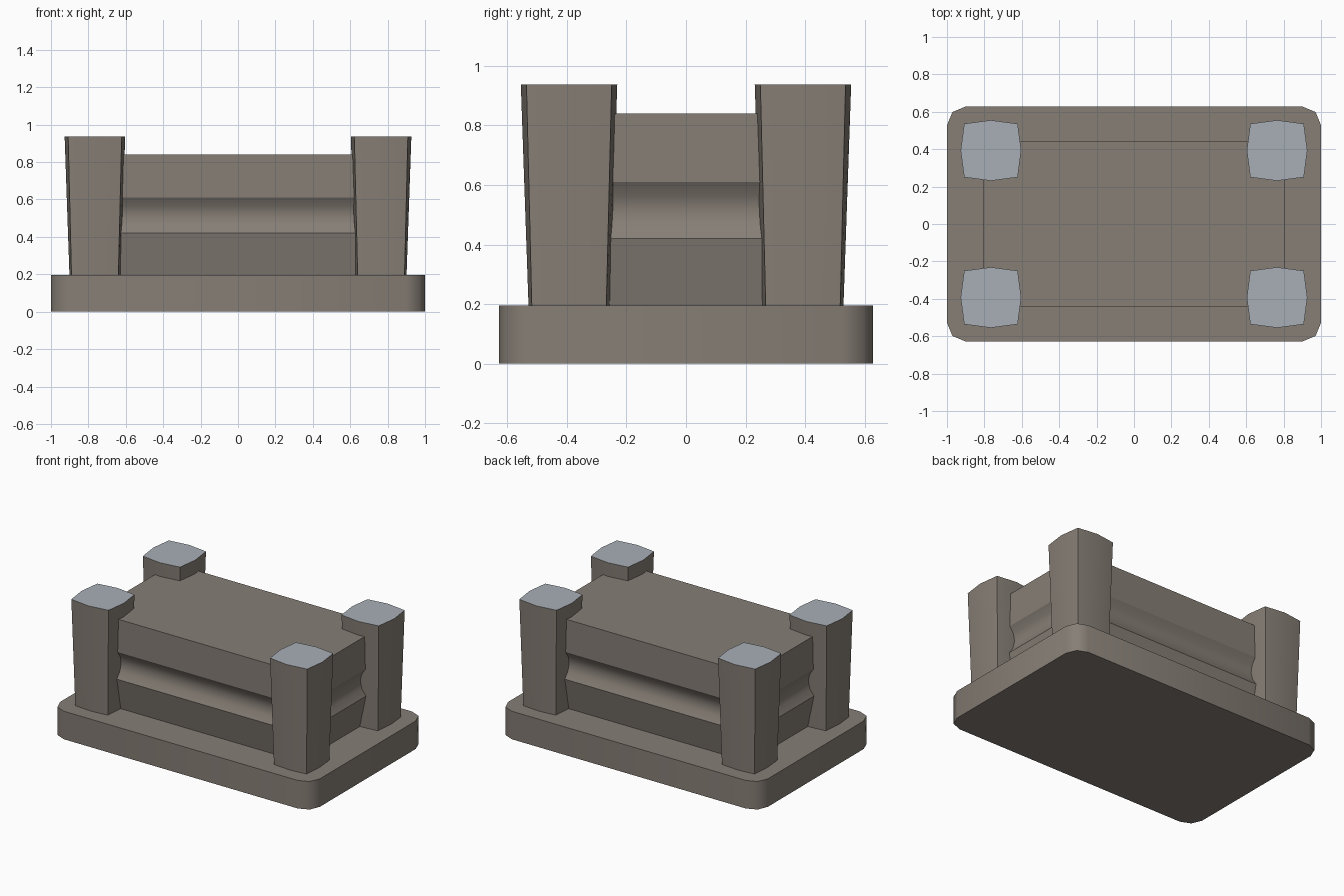
import bpy, math

if "Cube" in bpy.data.objects:
    bpy.data.objects.remove(bpy.data.objects["Cube"])

def material(name, rgb):
    m = bpy.data.materials.new(name)
    m.diffuse_color = (*rgb, 1)
    m.use_nodes = True
    m.node_tree.nodes["Principled BSDF"].inputs["Base Color"].default_value = m.diffuse_color
    return m

stone = material("stone", (0.24, 0.21, 0.18))
steel = material("steel", (0.39, 0.43, 0.47))

def loft(name, rings, angle, cap=stone):
    """Skin a stack of equal-length rings (counter-clockwise) and cap both ends."""
    n = len(rings[0])
    verts = [p for r in rings for p in r]
    faces = [(k * n + i, k * n + (i + 1) % n, (k + 1) * n + (i + 1) % n, (k + 1) * n + i)
             for k in range(len(rings) - 1) for i in range(n)]
    faces.append(tuple(reversed(range(n))))
    faces.append(tuple(range(len(verts) - n, len(verts))))
    me = bpy.data.meshes.new(name)
    me.from_pydata(verts, [], faces)
    me.materials.append(stone)
    me.materials.append(cap)
    me.polygons[len(faces) - 1].material_index = 1
    ob = bpy.data.objects.new(name, me)
    bpy.context.collection.objects.link(ob)
    bpy.ops.object.select_all(action='DESELECT')
    bpy.context.view_layer.objects.active = ob
    ob.select_set(True)
    bpy.ops.object.shade_smooth_by_angle(angle=math.radians(angle))
    return ob

def rounded_rect(hx, hy, r, z, seg=2):
    pts = []
    for q, (sx, sy) in enumerate([(1, 1), (-1, 1), (-1, -1), (1, -1)]):
        for s in range(seg + 1):
            a = math.pi / 2 * (q + s / seg)
            pts.append((sx * (hx - r) + r * math.cos(a), sy * (hy - r) + r * math.sin(a), z))
    return pts

def rect(hx, hy, z):
    return [(hx, hy, z), (-hx, hy, z), (-hx, -hy, z), (hx, -hy, z)]

def bulged_square(cx, cy, mid, corner, z):
    pts = []
    for i in range(8):
        a = math.pi / 4 * i
        d = mid if i % 2 == 0 else corner * math.sqrt(2)
        pts.append((cx + d * math.cos(a), cy + d * math.sin(a), z))
    return pts

# Base slab with rounded corners
loft("base", [rounded_rect(1, 0.628, 0.1, z) for z in (0, 0.195)], 50)

# Central block with a concave groove all round: (inset, height)
profile = [(0.05, 0.19), (0, 0.42), (0.028, 0.465), (0.038, 0.515),
           (0.028, 0.565), (0, 0.61), (0, 0.84)]
loft("body", [rect(0.807 - d, 0.44 - d, z) for d, z in profile], 28)

# Four corner posts flaring upward, with pale tops
for sx, side in ((-1, "left"), (1, "right")):
    for sy, end in ((-1, "front"), (1, "back")):
        cx, cy = sx * 0.765, sy * 0.393
        loft(f"{end}_{side}_post",
             [bulged_square(cx, cy, 0.136, 0.125, 0.19),
              bulged_square(cx, cy, 0.162, 0.143, 0.937)], 30, steel)
